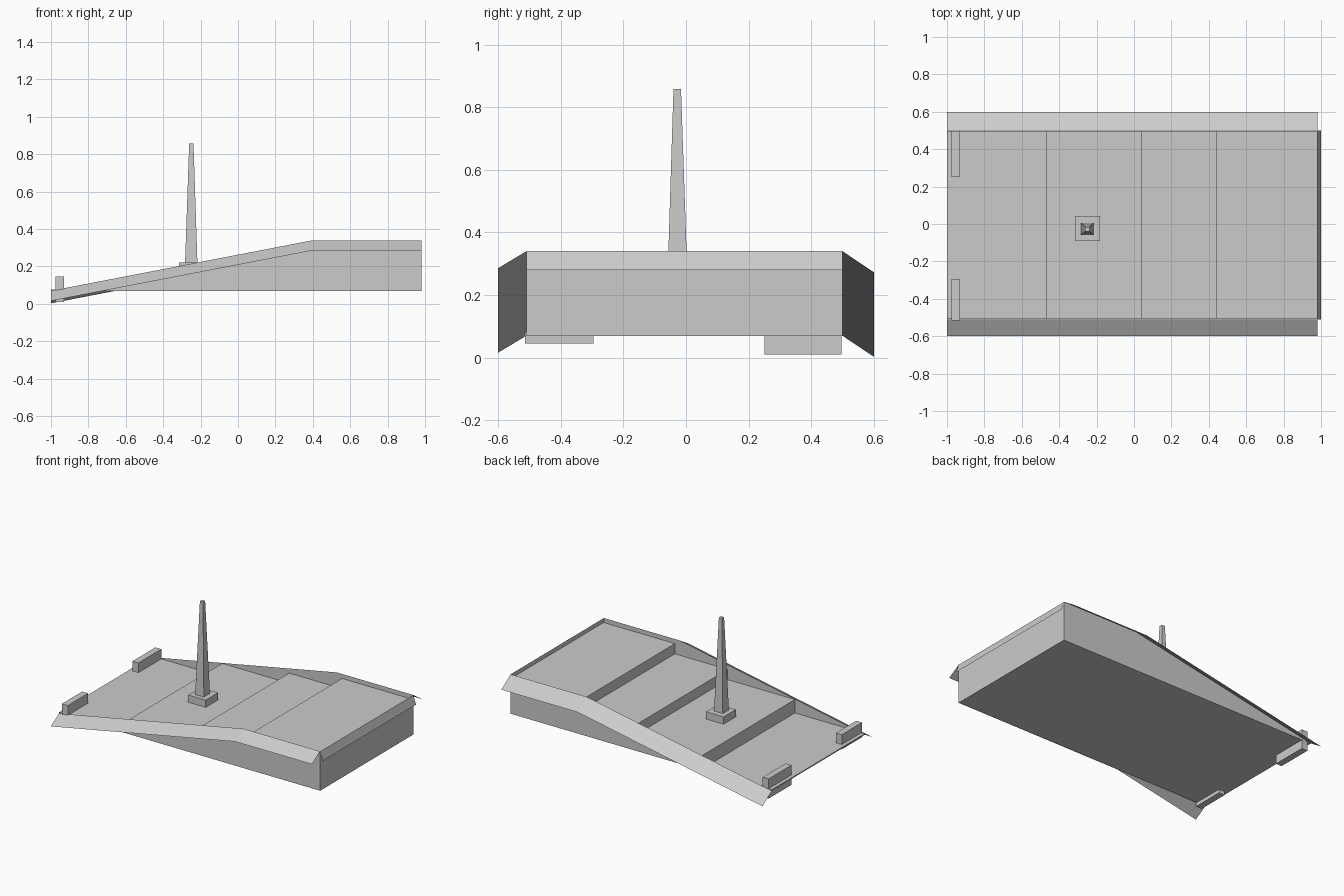
import bpy

if "Cube" in bpy.data.objects:
    bpy.data.objects.remove(bpy.data.objects["Cube"])

grey = bpy.data.materials.new("plain grey")
grey.diffuse_color = (0.6, 0.6, 0.6, 1)
grey.use_nodes = True
grey.node_tree.nodes["Principled BSDF"].inputs["Base Color"].default_value = grey.diffuse_color


def mesh(name, verts, faces):
    me = bpy.data.meshes.new(name)
    me.from_pydata(verts, [], faces)
    me.materials.append(grey)
    ob = bpy.data.objects.new(name, me)
    bpy.context.collection.objects.link(ob)
    return ob


def prism(name, profile, y0, y1):
    """Extrude an x-z profile (counter-clockwise seen from the front) along y."""
    n = len(profile)
    verts = [(x, y, z) for y in (y0, y1) for x, z in profile]
    faces = [tuple(range(n)), tuple(range(2 * n - 1, n - 1, -1))]
    faces += [(i, i + n, (i + 1) % n + n, (i + 1) % n) for i in range(n)]
    return mesh(name, verts, faces)


def taper(name, lower, upper):
    """Four-sided block between two rectangles (x0, x1, y0, y1, z)."""
    verts = []
    for x0, x1, y0, y1, z in (lower, upper):
        verts += [(x0, y0, z), (x1, y0, z), (x1, y1, z), (x0, y1, z)]
    faces = [(3, 2, 1, 0), (4, 5, 6, 7)]
    faces += [(i, (i + 1) % 4, (i + 1) % 4 + 4, i + 4) for i in range(4)]
    return mesh(name, verts, faces)


def box(name, x0, x1, y0, y1, z0, z1):
    return taper(name, (x0, x1, y0, y1, z0), (x0, x1, y0, y1, z1))


Y0, Y1, BACK, END = -0.51, 0.5, -1.0, 0.98
BASE, TOP, BEND = 0.07, 0.34, 0.4

# Hull with four stepped decks
treads = [(BACK, 0.078), (-0.47, 0.17), (0.04, 0.24), (0.44, 0.31)]
profile = [(BACK, BASE), (END, BASE), (END, treads[-1][1])]
for i in range(len(treads) - 1, -1, -1):
    x, z = treads[i]
    profile.append((x, z))
    if i:
        profile.append((x, treads[i - 1][1]))
prism("stepped_hull", profile, Y0 + 0.002, Y1 - 0.002)

# Side walls and outward-sloping side skirts
crest = [(BACK, BASE), (BEND, TOP), (END, TOP)]
for side, y, out, drop in (("front", Y0, -0.6, 0.054), ("rear", Y1, 0.6, 0.067)):
    wall = [(x, y, z) for x, z in [(BACK, BASE), (END, BASE), (END, TOP), (BEND, TOP)]]
    order = (0, 1, 2, 3) if y < 0 else (3, 2, 1, 0)
    mesh(side + "_side_wall", wall, [order])
    verts = [(x, y, z) for x, z in crest] + [(x, out, z - drop) for x, z in crest]
    faces = [(3, 4, 1, 0), (4, 5, 2, 1)]
    if y > 0:
        faces = [f[::-1] for f in faces]
    mesh(side + "_skirt", verts, faces)

# End wall and its sloping flap
mesh("end_wall", [(END, Y0, BASE), (END, Y1, BASE), (END, Y1, TOP), (END, Y0, TOP)],
     [(0, 1, 2, 3)])
mesh("end_flap", [(1.0, Y0, 0.28), (1.0, Y1, 0.28), (END, Y1, TOP), (END, Y0, TOP)],
     [(0, 1, 2, 3)])

# Low-end blocks
box("rear_block", -0.975, -0.93, 0.25, 0.497, 0.01, 0.145)
box("front_block", -0.975, -0.93, -0.515, -0.295, 0.045, 0.145)

# Mast on its square foot
box("mast_foot", -0.315, -0.182, -0.09, 0.043, 0.165, 0.22)
taper("mast", (-0.283, -0.217, -0.06, 0.006, 0.22), (-0.261, -0.238, -0.04, -0.016, 0.858))
